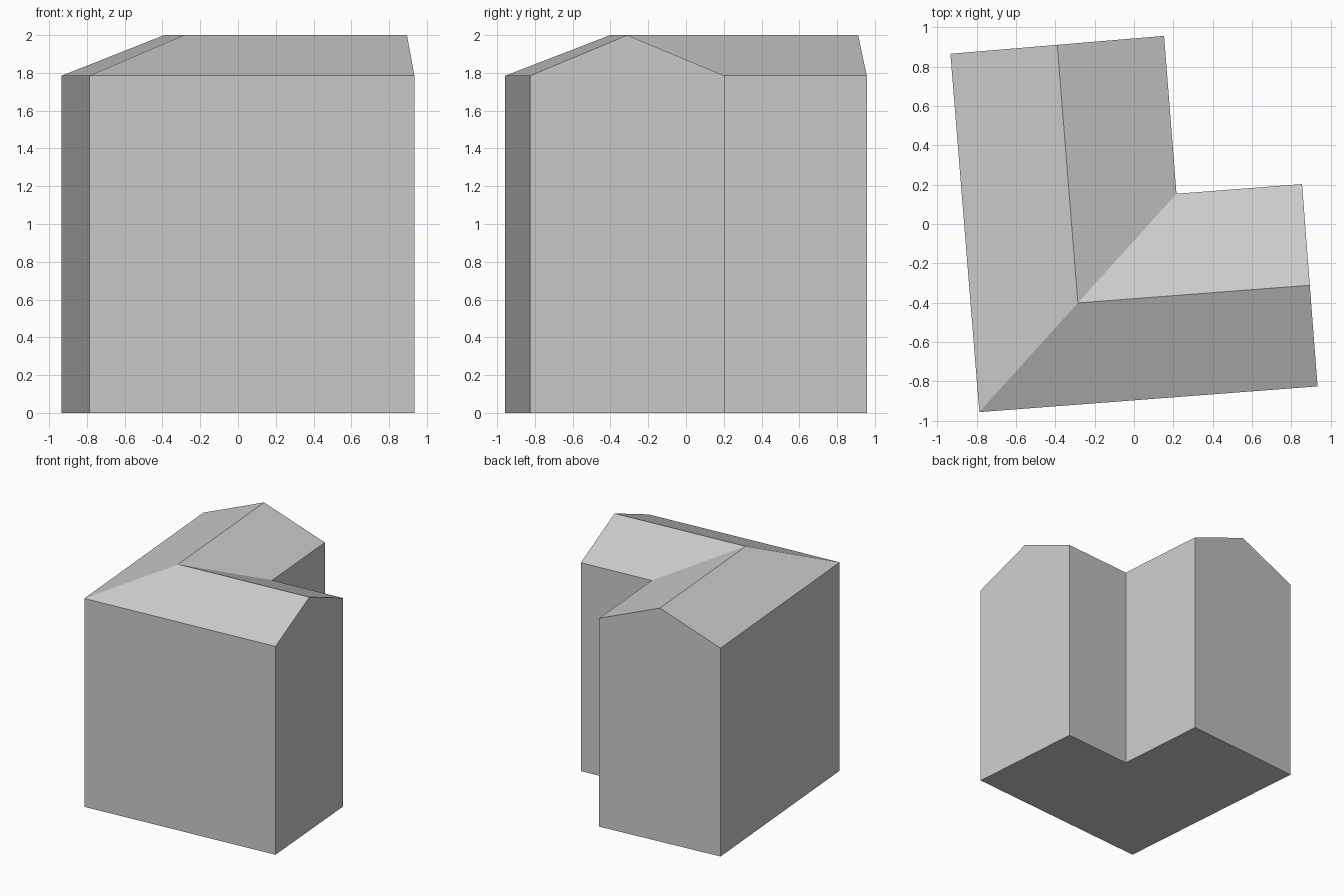
import bpy

# Remove the default cube
cube = bpy.data.objects.get("Cube")
if cube:
    bpy.data.objects.remove(cube, do_unlink=True)

EAVES, RIDGE = 1.785, 2.0

grey = bpy.data.materials.new("plain_grey")
grey.use_nodes = True
colour = (0.6, 0.6, 0.6, 1)
grey.diffuse_color = colour
grey.node_tree.nodes["Principled BSDF"].inputs["Base Color"].default_value = colour


def make_part(name, verts, faces):
    mesh = bpy.data.meshes.new(name)
    mesh.from_pydata(verts, [], faces)
    mesh.materials.append(grey)
    mesh.update()
    obj = bpy.data.objects.new(name, mesh)
    bpy.context.collection.objects.link(obj)
    return obj


# L-shaped footprint, anticlockwise from the outer corner
outer, east_s, east_n = (-0.787, -0.957), (0.934, -0.826), (0.855, 0.203)
inner, north_e, north_w = (0.216, 0.154), (0.153, 0.957), (-0.934, 0.866)
plan = [outer, east_s, east_n, inner, north_e, north_w]
n = len(plan)


def middle(a, b):
    return ((a[0] + b[0]) / 2, (a[1] + b[1]) / 2)


# Ridge runs between the gable peaks and bends over the valley
ridge = [middle(outer, inner), middle(east_s, east_n), middle(north_e, north_w)]
base = [(x, y, 0) for x, y in plan]
eaves = [(x, y, EAVES) for x, y in plan]
peaks = [(x, y, RIDGE) for x, y in ridge]

# Walls with the two pointed gable ends, and the floor
wall_faces = [tuple(reversed(range(n)))]
gables = {1: 2 * n + 1, 4 - 0: 2 * n + 2}
for i in range(n):
    j = (i + 1) % n
    peak = [gables[i]] if i in gables else []
    wall_faces.append((i, j, n + j, *peak, n + i))
make_part("walls", base + eaves + peaks, wall_faces)

# Roof: two slopes on each wing, meeting at the hip and valley
bend, east, north = n, n + 1, n + 2
roof_faces = [(0, 1, east, bend), (2, 3, bend, east),
              (3, 4, north, bend), (5, 0, bend, north)]
make_part("roof", eaves + peaks, roof_faces)
